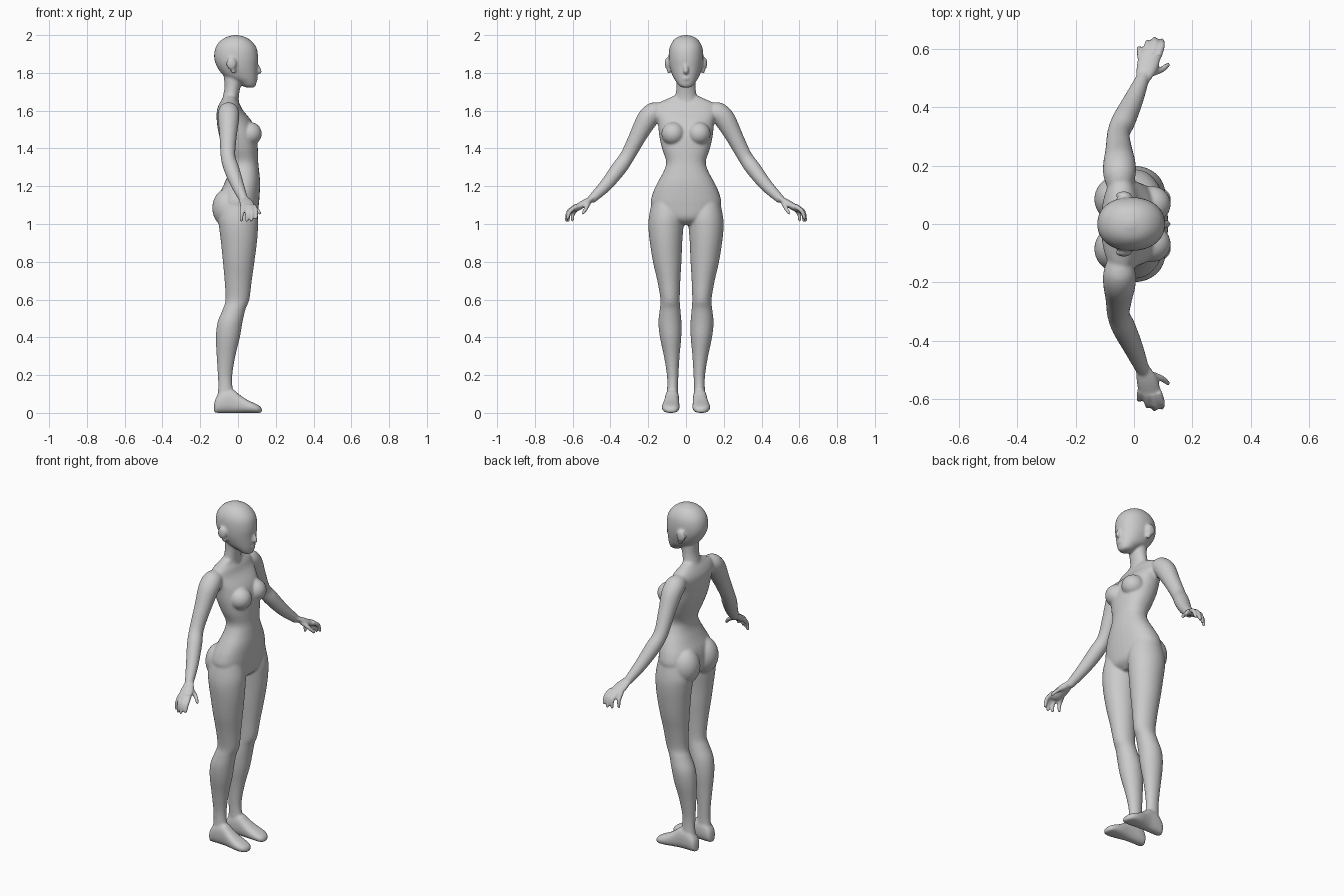
import bpy, bmesh, math
from mathutils import Vector

skin = bpy.data.materials.new("light grey")
skin.diffuse_color = (0.6, 0.6, 0.6, 1)
parts = []


def catmull(a, b, c, d, t):
    return 0.5 * (2 * b + (c - a) * t + (2 * a - 5 * b + 4 * c - d) * t * t
                  + (3 * b - a - 3 * c + d) * t ** 3)


def loft(name, rings, power=2.0, sides=32, steps=4):
    """Smooth closed loft; each ring is (center, half axis U, half axis V)."""
    n, fine = len(rings), []
    for i in range(n - 1):
        four = [rings[max(0, min(n - 1, i + k))] for k in (-1, 0, 1, 2)]
        for s in range(steps):
            fine.append([catmull(*[r[j] for r in four], s / steps) for j in range(3)])
    fine.append(rings[-1])
    bm = bmesh.new()
    loops = []
    for c, u, v in fine:
        loop = []
        for k in range(sides):
            a = 2 * math.pi * k / sides
            ca, sa = math.cos(a), math.sin(a)
            p = c + u * math.copysign(abs(ca) ** (2 / power), ca) \
                + v * math.copysign(abs(sa) ** (2 / power), sa)
            loop.append(bm.verts.new(p))
        loops.append(loop)
    for a, b in zip(loops, loops[1:]):
        for k in range(sides):
            bm.faces.new((a[k], a[(k + 1) % sides], b[(k + 1) % sides], b[k]))
    bm.faces.new(loops[0][::-1])
    bm.faces.new(loops[-1])
    finish(name, bm)


def finish(name, bm):
    bmesh.ops.recalc_face_normals(bm, faces=bm.faces)
    me = bpy.data.meshes.new(name)
    bm.to_mesh(me)
    bm.free()
    me.materials.append(skin)
    ob = bpy.data.objects.new(name, me)
    bpy.context.collection.objects.link(ob)
    parts.append(ob)


def column(name, rows, power=2.0):
    """Horizontal rings from (z, back x, front x, left y, right y)."""
    loft(name, [(Vector(((b + f) / 2, (l + r) / 2, z)), Vector(((f - b) / 2, 0, 0)),
                 Vector((0, (r - l) / 2, 0))) for z, b, f, l, r in rows], power)


def limb(name, rows, flat=1.0):
    """Tube along a path of (x, y, z, radius) with rounded ends."""
    pts = [Vector(r[:3]) for r in rows]
    rings = []
    for i, r in enumerate(rows):
        d = (pts[min(i + 1, len(pts) - 1)] - pts[max(i - 1, 0)]).normalized()
        u = (Vector((1, 0, 0)) - d * d.x).normalized()
        v = d.cross(u)
        rings.append((pts[i], u * r[3], v * r[3] * flat))
        if i == len(rows) - 1:
            for along, k in ((0.5, 0.86), (0.85, 0.5), (0.98, 0.15)):
                rings.append((pts[i] + d * r[3] * along, u * r[3] * k, v * r[3] * flat * k))
    loft(name, rings, 2.0, 20)


def blob(name, center, radii):
    bm = bmesh.new()
    bmesh.ops.create_icosphere(bm, subdivisions=4, radius=1)
    for v in bm.verts:
        v.co = Vector(v.co[i] * radii[i] + center[i] for i in range(3))
    finish(name, bm)


# Torso: pelvis, waist, ribcage, shoulder slope
column("torso", [(z, b, f, -w, w) for z, b, f, w in (
    (0.995, -0.02, 0.06, 0.05), (1.03, -0.085, 0.098, 0.15), (1.10, -0.105, 0.11, 0.186),
    (1.16, -0.097, 0.115, 0.177), (1.22, -0.07, 0.117, 0.15), (1.28, -0.048, 0.112, 0.118),
    (1.33, -0.048, 0.107, 0.105), (1.40, -0.075, 0.105, 0.127), (1.47, -0.10, 0.098, 0.142),
    (1.54, -0.112, 0.075, 0.15), (1.60, -0.112, 0.028, 0.168), (1.635, -0.10, 0.01, 0.155),
    (1.66, -0.085, -0.005, 0.105), (1.68, -0.075, -0.005, 0.06))], 2.2)
# Neck and head
column("neck", [(z, b, f, -w, w) for z, b, f, w in (
    (1.60, -0.09, 0.015, 0.075), (1.66, -0.083, 0.004, 0.06), (1.72, -0.072, 0.012, 0.051),
    (1.78, -0.075, 0.03, 0.052))])
column("head", [(z, b, f, -w, w) for z, b, f, w in (
    (1.722, 0.045, 0.08, 0.015), (1.73, 0.025, 0.092, 0.034), (1.75, -0.005, 0.098, 0.05),
    (1.78, -0.07, 0.102, 0.069), (1.83, -0.11, 0.104, 0.086), (1.88, -0.126, 0.107, 0.092),
    (1.93, -0.12, 0.099, 0.088), (1.965, -0.098, 0.075, 0.072), (1.988, -0.065, 0.042, 0.048),
    (2.0, -0.025, 0.0, 0.012))], 2.15)
limb("nose", [(0.095, 0, 1.85, 0.009), (0.107, 0, 1.825, 0.012), (0.113, 0, 1.806, 0.013)])
blob("lips", (0.094, 0, 1.77), (0.013, 0.02, 0.011))

for s, side in ((1, "left"), (-1, "right")):
    # Bust and buttocks
    blob(side + "_bust", (0.062, s * 0.068, 1.478), (0.064, 0.062, 0.062))
    blob(side + "_buttock", (-0.05, s * 0.085, 1.085), (0.086, 0.083, 0.105))
    # Ear
    blob(side + "_ear", (-0.035, s * 0.098, 1.85), (0.027, 0.014, 0.034))
    blob(side + "_earlobe", (-0.025, s * 0.091, 1.815), (0.014, 0.01, 0.02))
    # Leg from hip to ankle
    column(side + "_leg", [(z, b, f, s * i, s * o) for z, b, f, i, o in (
        (1.12, -0.085, 0.09, 0.03, 0.18), (1.04, -0.105, 0.106, 0.012, 0.196),
        (0.98, -0.10, 0.106, 0.014, 0.199), (0.90, -0.09, 0.10, 0.02, 0.191),
        (0.80, -0.08, 0.087, 0.024, 0.175), (0.70, -0.071, 0.073, 0.03, 0.152),
        (0.60, -0.066, 0.06, 0.033, 0.135), (0.55, -0.08, 0.04, 0.03, 0.139),
        (0.48, -0.108, 0.024, 0.024, 0.146), (0.40, -0.117, 0.01, 0.025, 0.138),
        (0.30, -0.113, -0.014, 0.034, 0.117), (0.20, -0.107, -0.03, 0.04, 0.101),
        (0.13, -0.105, -0.028, 0.042, 0.10), (0.06, -0.112, -0.01, 0.04, 0.106),
        (0.03, -0.10, -0.02, 0.045, 0.10))])
    # Foot from heel to toes
    loft(side + "_foot", [(Vector((x, s * y, h / 2)), Vector((0, w, 0)), Vector((0, 0, h / 2)))
         for x, y, w, h in (
        (-0.126, 0.073, 0.014, 0.05), (-0.115, 0.073, 0.031, 0.082), (-0.08, 0.073, 0.037, 0.12),
        (-0.03, 0.074, 0.038, 0.125), (0.01, 0.077, 0.041, 0.095), (0.05, 0.080, 0.046, 0.069),
        (0.09, 0.081, 0.045, 0.050), (0.115, 0.079, 0.034, 0.036), (0.126, 0.077, 0.015, 0.024))], 2.4)
    # Arm from shoulder to wrist
    limb(side + "_arm", [(x, s * y, z, r) for x, y, z, r in (
        (-0.05, 0.12, 1.605, 0.04), (-0.05, 0.165, 1.592, 0.055), (-0.05, 0.205, 1.555, 0.056),
        (-0.052, 0.255, 1.465, 0.046), (-0.053, 0.31, 1.36, 0.039), (-0.035, 0.355, 1.295, 0.041),
        (-0.002, 0.425, 1.205, 0.034), (0.028, 0.495, 1.135, 0.024))])
    # Palm, thumb and fingers
    limb(side + "_palm", [(x, s * y, z, r) for x, y, z, r in (
        (0.028, 0.49, 1.14, 0.023), (0.042, 0.53, 1.115, 0.036), (0.054, 0.57, 1.09, 0.038))], 0.5)
    for finger, path in (
            ("thumb", ((0.05, 0.515, 1.115), (0.092, 0.528, 1.085), (0.116, 0.545, 1.058))),
            ("index_finger", ((0.082, 0.575, 1.095), (0.096, 0.612, 1.07), (0.096, 0.628, 1.03))),
            ("middle_finger", ((0.062, 0.58, 1.095), (0.073, 0.622, 1.066), (0.07, 0.634, 1.02))),
            ("ring_finger", ((0.042, 0.58, 1.092), (0.047, 0.617, 1.06), (0.046, 0.624, 1.017))),
            ("little_finger", ((0.024, 0.57, 1.09), (0.02, 0.598, 1.055), (0.018, 0.602, 1.02)))):
        limb(side + "_" + finger, [(x, s * y, z, r) for (x, y, z), r in
                                   zip(path, (0.014, 0.0115, 0.009))])

# Fuse the parts into one smooth skin
for ob in parts:
    ob.select_set(True)
bpy.context.view_layer.objects.active = parts[0]
bpy.ops.object.join()
body = bpy.context.object
body.name = "body"
remesh = body.modifiers.new("fuse", 'REMESH')
remesh.mode = 'VOXEL'
remesh.voxel_size = 0.006
remesh.use_smooth_shade = True
soften = body.modifiers.new("soften", 'SMOOTH')
soften.factor = 0.5
soften.iterations = 7
